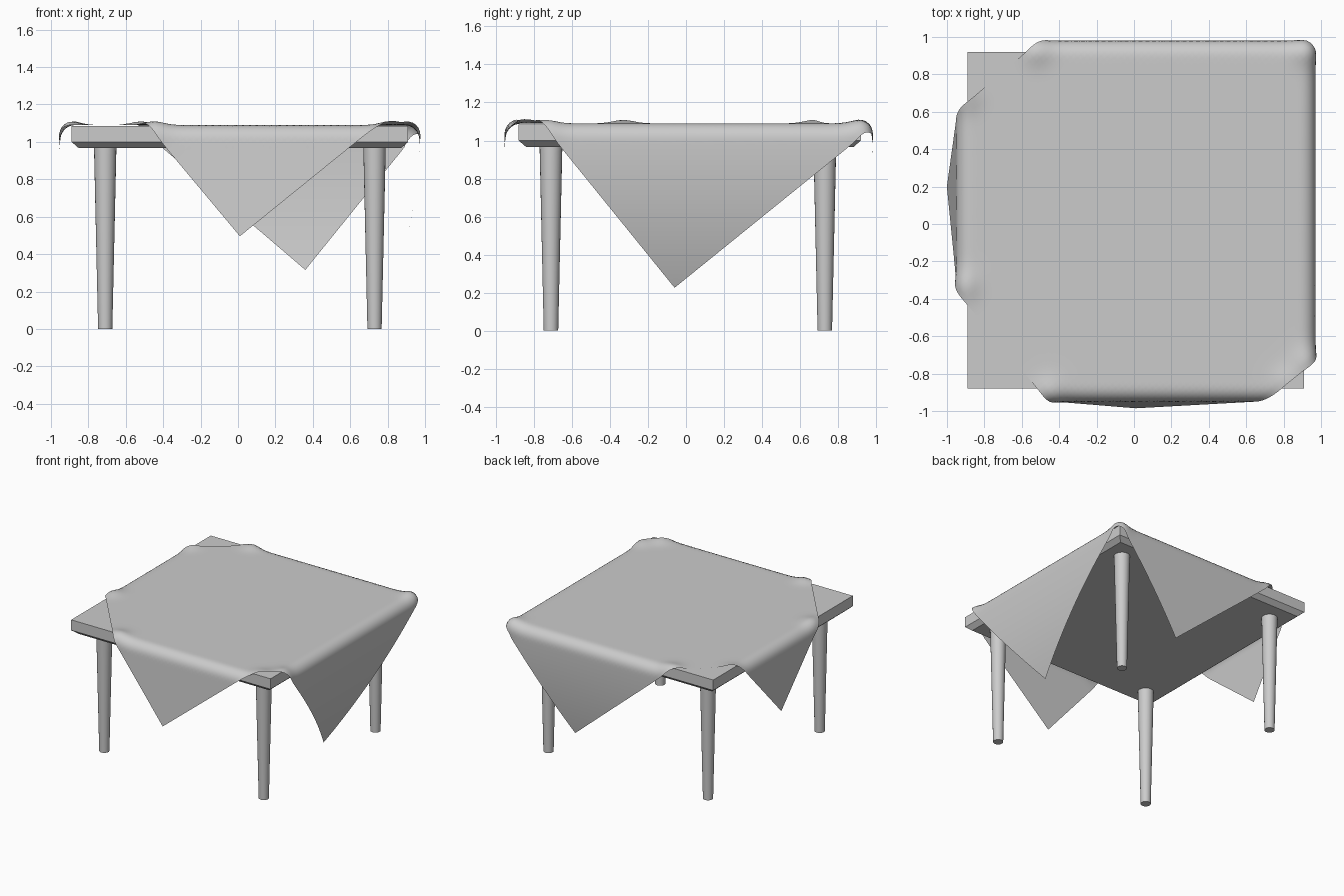
import bpy, bmesh, math
from mathutils import Vector

if "Cube" in bpy.data.objects:
    bpy.data.objects.remove(bpy.data.objects["Cube"])

CX, CY = 0.01, 0.02      # table centre
TOP = 1.085


def make_object(name, bm, smooth=False):
    bmesh.ops.recalc_face_normals(bm, faces=bm.faces)
    mesh = bpy.data.meshes.new(name)
    bm.to_mesh(mesh)
    bm.free()
    obj = bpy.data.objects.new(name, mesh)
    bpy.context.collection.objects.link(obj)
    if smooth:
        bpy.ops.object.select_all(action='DESELECT')
        obj.select_set(True)
        bpy.context.view_layer.objects.active = obj
        bpy.ops.object.shade_smooth_by_angle(angle=math.radians(40))
    return obj


# Table top: square slab with a chamfered underside
bm = bmesh.new()
rings = []
for half, z in ((0.862, 0.967), (0.90, 1.0), (0.90, TOP)):
    rings.append([bm.verts.new((CX + sx * half, CY + sy * half, z))
                  for sx, sy in ((-1, -1), (1, -1), (1, 1), (-1, 1))])
for a, b in zip(rings, rings[1:]):
    for i in range(4):
        j = (i + 1) % 4
        bm.faces.new((a[i], a[j], b[j], b[i]))
bm.faces.new(rings[0])
bm.faces.new(rings[-1])
make_object("table_top", bm)

# Four tapered round legs
for side, sx in (("left", -1), ("right", 1)):
    for end, sy in (("front", -1), ("back", 1)):
        bm = bmesh.new()
        bmesh.ops.create_cone(bm, cap_ends=True, segments=24,
                              radius1=0.038, radius2=0.06, depth=0.975)
        bmesh.ops.translate(bm, verts=bm.verts,
                            vec=(CX + sx * 0.72, 0.01 + sy * 0.72, 0.4875))
        make_object(f"{end}_{side}_leg", bm, True)

# Tablecloth: a turned square sheet, bent over the table edges
FRONT, RIGHT = Vector((0.01, -1.51)), Vector((1.80, -0.06))
BACK, LEFT = Vector((0.36, 1.72)), Vector((-1.42, 0.20))
X0, X1, Y0, Y1 = -0.87, 0.89, -0.87, 0.90   # where the bend starts
R = 0.08
CLOTH_Z = TOP + 0.005
# stiff puckers where the hem crosses the table edge
PUCKERS = ((-0.45, -0.90), (0.82, -0.85), (-0.91, -0.33),
           (-0.90, 0.68), (-0.52, 0.93), (0.92, 0.93), (0.93, -0.74))


def swing(x, y, d):
    """Sideways drift of each hanging flap at drop d."""
    if x > X1 and y <= Y1:
        return -0.15 * (d / 0.77) ** 2
    if y > Y1 and x <= X1:
        return -0.065 * (d / 0.69) ** 2
    if y < Y0:
        return 0.035 * d / 0.51
    if x < X0:
        return 0.05 * d / 0.42
    return 0.0


def drape(p):
    x, y = p
    base = Vector((min(max(x, X0), X1), min(max(y, Y0), Y1)))
    over = p - base
    s = over.length
    lift = sum(math.exp(-((x - a) ** 2 + (y - b) ** 2) / 0.006) for a, b in PUCKERS)
    lift = 0.022 * min(lift, 1)
    if s < 1e-6:
        return Vector((x, y, CLOTH_Z + lift))
    bend = R * math.pi / 2
    if s < bend:
        a = s / R
        out, z = R * math.sin(a), CLOTH_Z - R + R * math.cos(a)
    else:
        d = s - bend
        out, z = R + swing(x, y, d), CLOTH_Z - R - d
    pos = base + over.normalized() * (out + lift * min(1, s / bend))
    return Vector((pos.x, pos.y, z + lift))


N = 90
bm = bmesh.new()
grid = []
for i in range(N + 1):
    u = i / N
    a, b = FRONT.lerp(RIGHT, u), LEFT.lerp(BACK, u)
    grid.append([bm.verts.new(drape(a.lerp(b, j / N))) for j in range(N + 1)])
for i in range(N):
    for j in range(N):
        bm.faces.new((grid[i][j], grid[i + 1][j], grid[i + 1][j + 1], grid[i][j + 1]))
make_object("tablecloth", bm, True)
